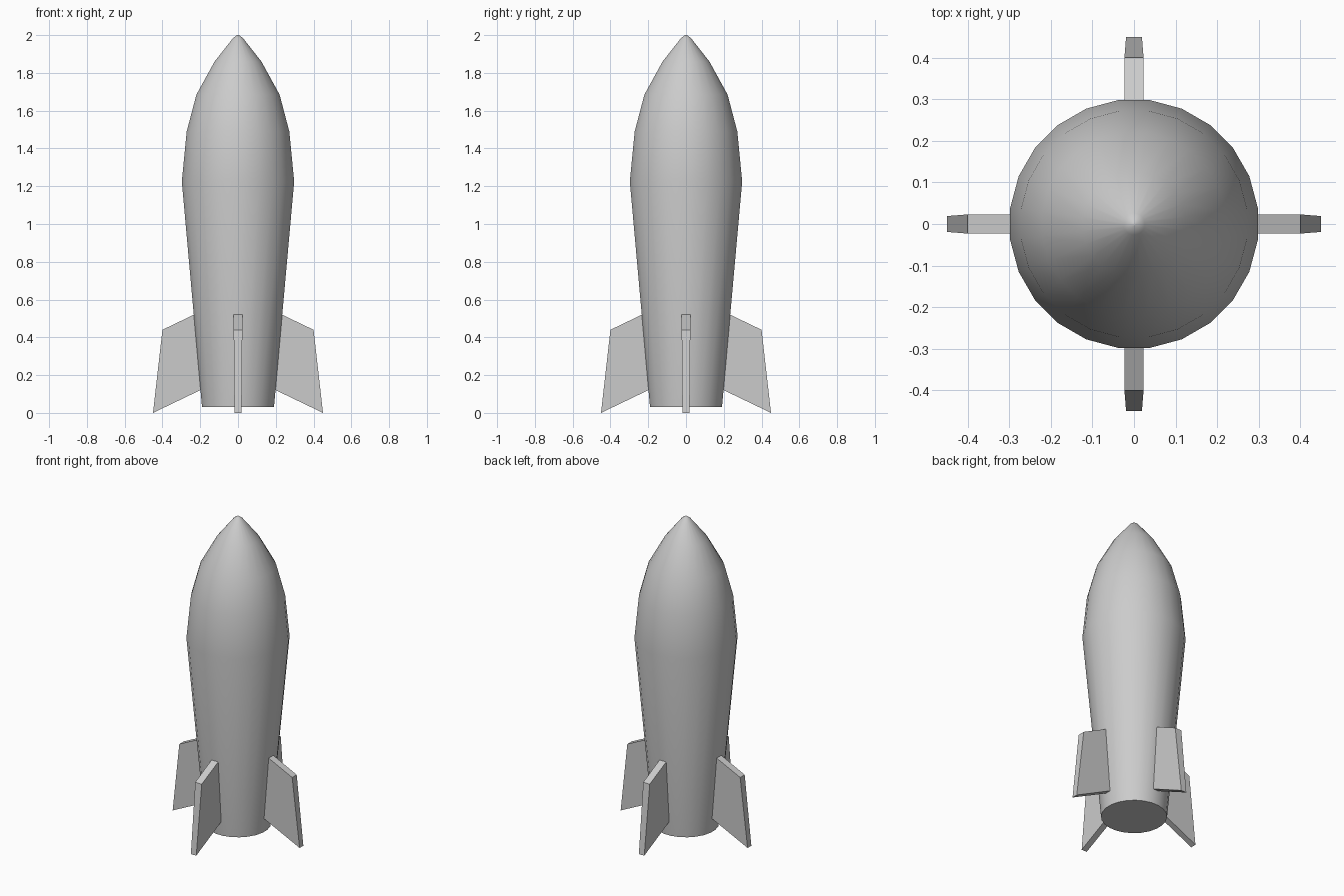
import bpy, bmesh, math
from mathutils import Matrix

cube = bpy.data.objects.get("Cube")
if cube:
    bpy.data.objects.remove(cube, do_unlink=True)

# Single grey paint
grey = bpy.data.materials.new("light_grey")
grey.use_nodes = True
colour = (0.6, 0.6, 0.6, 1)
grey.diffuse_color = colour
grey.node_tree.nodes["Principled BSDF"].inputs["Base Color"].default_value = colour


def finish(name, bm, smooth):
    bmesh.ops.recalc_face_normals(bm, faces=bm.faces)
    mesh = bpy.data.meshes.new(name)
    bm.to_mesh(mesh)
    bm.free()
    mesh.materials.append(grey)
    obj = bpy.data.objects.new(name, mesh)
    bpy.context.collection.objects.link(obj)
    if smooth:
        bpy.ops.object.select_all(action="DESELECT")
        obj.select_set(True)
        bpy.context.view_layer.objects.active = obj
        bpy.ops.object.shade_smooth_by_angle(angle=math.radians(40))
    return obj


# Hull: lathed profile (radius, height), closed by a base and a tiny tip
SIDES = 24
PROFILE = [(0.192, 0.03), (0.3, 1.225), (0.274, 1.49), (0.222, 1.685),
           (0.125, 1.86), (0.026, 1.985), (0.005, 2.0)]
bm = bmesh.new()
rings = []
for r, z in PROFILE:
    angles = [2 * math.pi * (i + 0.5) / SIDES for i in range(SIDES)]
    rings.append([bm.verts.new((r * math.cos(a), r * math.sin(a), z)) for a in angles])
for low, high in zip(rings, rings[1:]):
    for i in range(SIDES):
        j = (i + 1) % SIDES
        bm.faces.new((low[i], low[j], high[j], high[i]))
bm.faces.new(rings[0])
bm.faces.new(rings[-1])
finish("hull", bm, True)

# Fins: swept plates (reach, height, half thickness), rooted inside the hull
FIN = [(0.15, 0.144, 0.02), (0.45, 0.0, 0.019), (0.4, 0.44, 0.023), (0.15, 0.56, 0.024)]
for k, side in enumerate(("left", "back", "right", "front")):
    bm = bmesh.new()
    a = [bm.verts.new((x, -t, z)) for x, z, t in FIN]
    b = [bm.verts.new((x, t, z)) for x, z, t in FIN]
    bm.faces.new(a)
    bm.faces.new(b[::-1])
    for i in range(4):
        j = (i + 1) % 4
        bm.faces.new((a[i], b[i], b[j], a[j]))
    bm.transform(Matrix.Rotation(k * math.pi / 2, 4, "Z"))
    finish(side + "_fin", bm, False)
